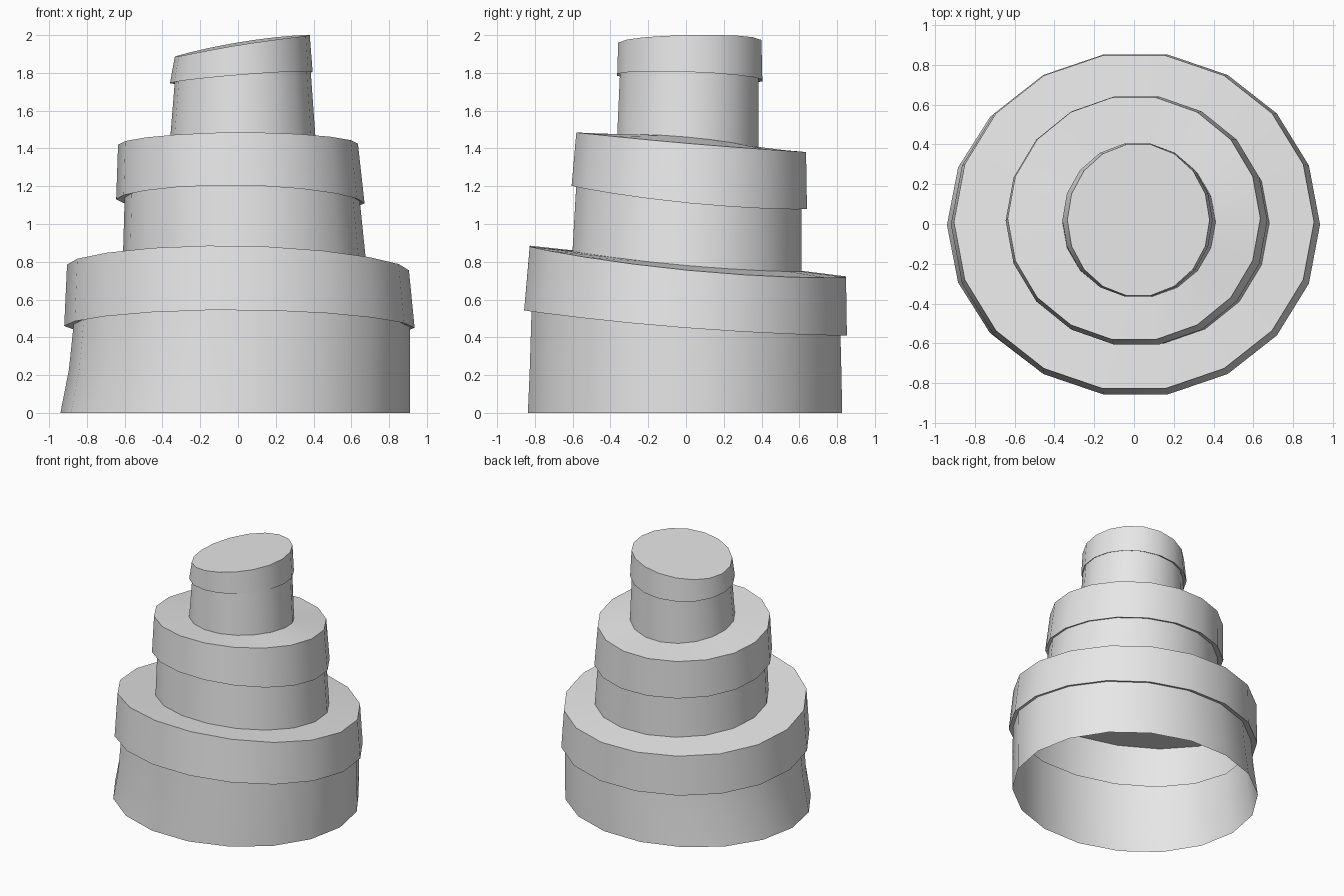
import bpy
import bmesh
from math import cos, sin, radians

SIDES = 18

default_cube = bpy.data.objects.get("Cube")
if default_cube:
    bpy.data.objects.remove(default_cube, do_unlink=True)

grey = bpy.data.materials.new("plain grey")
grey.use_nodes = True
grey.diffuse_color = (0.8, 0.8, 0.8, 1)
grey.node_tree.nodes["Principled BSDF"].inputs["Base Color"].default_value = grey.diffuse_color


def ring(x_range, y_range, heights):
    """Oval loop of points; heights are given at the right, back, left and front."""
    (x_min, x_max), (y_min, y_max) = x_range, y_range
    east, north, west, south = heights
    mean = (east + north + west + south) / 4
    bend = (east + west - north - south) / 4
    points = []
    for side in range(SIDES):
        angle = radians(360 / SIDES * side)
        c, s = cos(angle), sin(angle)
        x = (x_min + x_max) / 2 + (x_max - x_min) / 2 * c
        y = (y_min + y_max) / 2 + (y_max - y_min) / 2 * s
        z = mean + (east - west) / 2 * c + (north - south) / 2 * s + bend * cos(2 * angle)
        points.append((x, y, z))
    return points


def flat(z):
    return (z, z, z, z)


def make_part(name, rings, capped=False):
    """Bridge consecutive rings into a wall, with an optional cap on the last one."""
    bm = bmesh.new()
    loops = [[bm.verts.new(point) for point in points] for points in rings]
    for lower, upper in zip(loops, loops[1:]):
        for i in range(SIDES):
            j = (i + 1) % SIDES
            bm.faces.new((lower[i], lower[j], upper[j], upper[i]))
    if capped:
        bm.faces.new(loops[-1])
    mesh = bpy.data.meshes.new(name)
    bm.to_mesh(mesh)
    bm.free()
    mesh.materials.append(grey)
    part = bpy.data.objects.new(name, mesh)
    bpy.context.collection.objects.link(part)
    bpy.ops.object.select_all(action="DESELECT")
    part.select_set(True)
    bpy.context.view_layer.objects.active = part
    bpy.ops.object.shade_smooth_by_angle(angle=radians(30))


# Shared seams between the tiers
lower_seam = ring((-.87, .91), (-.83, .83), (.455, .42, .47, .55))
lower_ledge = ring((-.61, .68), (-.61, .62), (.78, .75, .80, .86))
middle_seam = ring((-.60, .645), (-.59, .62), (1.12, 1.09, 1.14, 1.21))
middle_ledge = ring((-.36, .41), (-.37, .39), (1.46, 1.40, 1.44, 1.47))
upper_seam = ring((-.335, .385), (-.355, .39), (1.81, 1.77, 1.75, 1.80))

# Lower tier, open underneath
make_part("lower_drum", [
    ring((-.94, .91), (-.85, .84), flat(0)),
    ring((-.895, .91), (-.84, .835), flat(.23)),
    lower_seam,
])
make_part("lower_lid", [
    lower_seam,
    ring((-.92, .935), (-.87, .865), (.45, .41, .46, .545)),
    ring((-.905, .905), (-.84, .86), (.755, .72, .785, .885)),
    lower_ledge,
])

# Middle tier
make_part("middle_drum", [lower_ledge, middle_seam])
make_part("middle_lid", [
    middle_seam,
    ring((-.645, .67), (-.615, .65), (1.11, 1.08, 1.13, 1.205)),
    ring((-.635, .635), (-.59, .645), (1.425, 1.38, 1.42, 1.485)),
    middle_ledge,
])

# Upper tier with a tilted closed top
make_part("upper_drum", [middle_ledge, upper_seam])
make_part("upper_lid", [
    upper_seam,
    ring((-.36, .395), (-.37, .41), (1.805, 1.76, 1.745, 1.79)),
    ring((-.335, .38), (-.365, .405), (2, 1.965, 1.885, 1.95)),
], capped=True)
